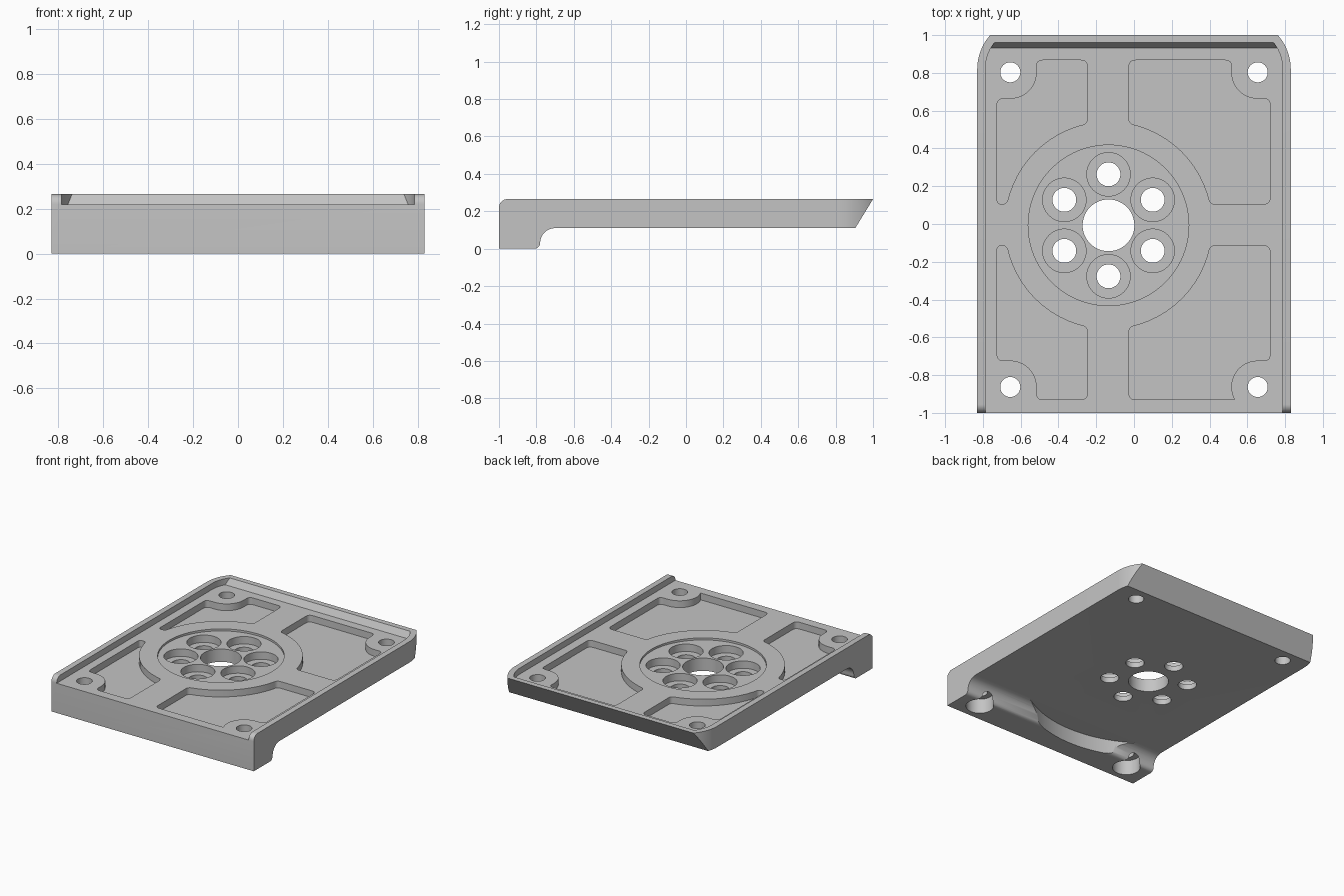
import bpy, bmesh
from math import sin, cos, pi, radians, atan2, asin, sqrt
from mathutils import Vector

if "Cube" in bpy.data.objects:
    bpy.data.objects.remove(bpy.data.objects["Cube"])

grey = bpy.data.materials.new("machined_grey")
grey.use_nodes = True
colour = (0.55, 0.55, 0.55, 1)
grey.diffuse_color = colour
grey.node_tree.nodes["Principled BSDF"].inputs["Base Color"].default_value = colour


def arc(cx, cy, r, a0, a1, n=12):
    """Points along an arc, angles in radians."""
    return [(cx + r * cos(a0 + (a1 - a0) * i / n), cy + r * sin(a0 + (a1 - a0) * i / n))
            for i in range(n + 1)]


def soften(points, r, keep=None):
    """Round the sharp corners of a closed outline."""
    pts, out = [Vector(p) for p in points], []
    for i, p in enumerate(pts):
        a, b = pts[i - 1] - p, pts[(i + 1) % len(pts)] - p
        if i == keep or a.angle(b) > radians(140):
            out.append(p)
            continue
        d = min(r, 0.48 * a.length, 0.48 * b.length)
        s, e = p + a.normalized() * d, p + b.normalized() * d
        for k in range(7):
            t = k / 6
            out.append(s * (1 - t) ** 2 + p * 2 * t * (1 - t) + e * t * t)
    return out


def prism(name, points, lo, hi, axis="Z"):
    """Extrude a closed outline along Z, or a side profile (y, z) along X."""
    bm = bmesh.new()
    place = (lambda p: (p[0], p[1], lo)) if axis == "Z" else (lambda p: (lo, p[0], p[1]))
    face = bm.faces.new([bm.verts.new(place(p)) for p in points])
    ext = bmesh.ops.extrude_face_region(bm, geom=[face])
    move = Vector((0, 0, hi - lo)) if axis == "Z" else Vector((hi - lo, 0, 0))
    bmesh.ops.translate(bm, vec=move, verts=[v for v in ext["geom"] if isinstance(v, bmesh.types.BMVert)])
    bmesh.ops.recalc_face_normals(bm, faces=bm.faces)
    mesh = bpy.data.meshes.new(name)
    bm.to_mesh(mesh)
    bm.free()
    mesh.materials.append(grey)
    obj = bpy.data.objects.new(name, mesh)
    bpy.context.collection.objects.link(obj)
    return obj


def combine(target, tool, operation="DIFFERENCE"):
    """Apply a boolean and discard the tool."""
    mod = target.modifiers.new("cut", "BOOLEAN")
    mod.operation, mod.solver, mod.object = operation, "EXACT", tool
    bpy.context.view_layer.objects.active = target
    bpy.ops.object.modifier_apply(modifier=mod.name)
    bpy.data.objects.remove(tool)
    return target


def bore(x, y, r, lo, hi, n=48):
    circle = arc(x, y, r, 0, 2 * pi, n)[:-1]
    combine(plate, prism("bore_cutter", circle, lo, hi))


def plan(half, r, front):
    """Top outline with rounded back corners."""
    cx, cy = half - r, 0.82
    return ([(-half, front), (half, front)] + arc(cx, cy, r, 0, pi / 2, 20)
            + arc(-cx, cy, r, pi / 2, pi, 20))


TOP, FLOOR, UNDER = 0.265, 0.22, 0.11
CX, CY = -0.135, -0.007

# Plate with front lip, filleted underside and slanted back
profile = ([(-1, 0)] + arc(-0.81, 0.03, 0.03, -pi / 2, 0, 6)
           + arc(-0.70, 0.03, 0.08, pi, pi / 2, 10)
           + [(0.905, UNDER), (1, TOP)] + arc(-0.955, 0.22, 0.045, pi / 2, pi, 8))
plate = prism("base_plate", profile, -0.9, 0.9, "X")
combine(plate, prism("outline", plan(0.83, 0.27, -1.1), -0.1, 0.5), "INTERSECT")

# Tray recess inside the rim
tray = prism("tray", [(-1.2, FLOOR), (0.932, FLOOR), (1.043, 0.4), (-1.2, 0.4)], -0.9, 0.9, "X")
combine(tray, prism("tray_outline", plan(0.787, 0.227, -1.1), 0.1, 0.5), "INTERSECT")
combine(plate, tray)

# Curved clearance in the lip
clearance = arc(CX, CY, 0.845, radians(215), radians(325), 48)
combine(plate, prism("clearance", clearance, -0.1, UNDER - 0.0001))

# Four pockets around the hub
R, N = 0.55, 0.14
for x0, x1 in ((-0.027, 0.72), (-0.247, -0.725)):
    for y0, y1, hy in ((0.105, 0.867, 0.803), (-0.115, -0.93, -0.863)):
        sx, sy = (1 if x1 > 0 else -1), (1 if y1 > 0 else -1)
        hx = 0.655 * sx
        start = atan2(sy * sqrt(R * R - (x0 - CX) ** 2), x0 - CX)
        end = atan2(y0 - CY, sx * sqrt(R * R - (y0 - CY) ** 2))
        outline = arc(CX, CY, R, start, end) + [(x1, y0), (x1, hy - sy * N)]
        stop, keep = (-sy * pi if sx > 0 else 0), None
        if sx > 0 and sy < 0:
            # This boss runs straight into the pocket wall
            stop += asin((hy - y1) / N)
            outline += arc(hx, hy, N, -sy * pi / 2, stop)
            keep = len(outline) - 1
        else:
            outline += arc(hx, hy, N, -sy * pi / 2, stop) + [(hx - sx * N, y1)]
        outline.append((x0, y1))
        combine(plate, prism("pocket", soften(outline, 0.035, keep), 0.17, 0.4))

# Hub recess, centre hole and ring of counterbored holes
bore(CX, CY, 0.425, 0.205, 0.4, 96)
bore(CX, CY, 0.137, -0.1, 0.4, 64)
for k in range(6):
    a = radians(30 + 60 * k)
    x, y = CX + 0.27 * cos(a), CY + 0.27 * sin(a)
    bore(x, y, 0.115, 0.15, 0.4)
    bore(x, y, 0.063, -0.1, 0.4)

# Corner holes, the front pair counterbored from below
for x in (-0.655, 0.655):
    bore(x, 0.803, 0.053, -0.1, 0.4)
    bore(x, -0.863, 0.053, -0.1, 0.4)
    bore(x, -0.863, 0.095, -0.1, UNDER)

bpy.ops.object.select_all(action="DESELECT")
plate.select_set(True)
bpy.context.view_layer.objects.active = plate
bpy.ops.object.shade_smooth_by_angle(angle=radians(30))
